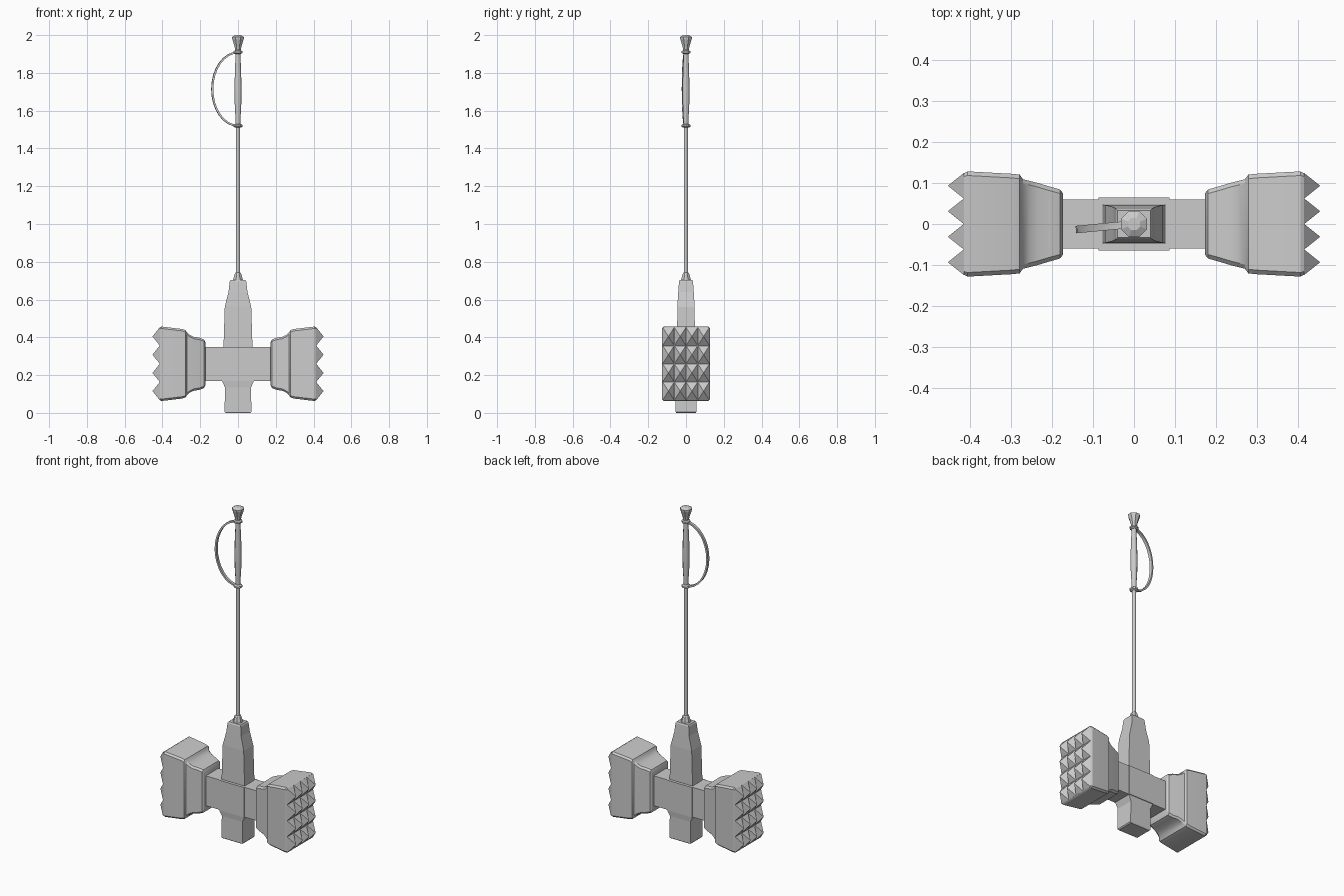
import bpy, bmesh, math
from mathutils import Vector

if "Cube" in bpy.data.objects:
    bpy.data.objects.remove(bpy.data.objects["Cube"])


def finish(name, bm, smooth=None, mirror=False):
    bmesh.ops.recalc_face_normals(bm, faces=bm.faces)
    me = bpy.data.meshes.new(name)
    bm.to_mesh(me)
    bm.free()
    ob = bpy.data.objects.new(name, me)
    bpy.context.collection.objects.link(ob)
    if mirror:
        ob.modifiers.new("mirror", 'MIRROR').use_mirror_merge = False
    if smooth:
        bpy.ops.object.select_all(action='DESELECT')
        ob.select_set(True)
        bpy.context.view_layer.objects.active = ob
        bpy.ops.object.shade_smooth_by_angle(angle=math.radians(smooth))
    return ob


def loft(rings, cap_end=True):
    bm = bmesh.new()
    loops = [[bm.verts.new(p) for p in r] for r in rings]
    n = len(loops[0])
    for a, b in zip(loops, loops[1:]):
        for i in range(n):
            j = (i + 1) % n
            bm.faces.new((a[i], a[j], b[j], b[i]))
    bm.faces.new(loops[0])
    if cap_end:
        bm.faces.new(loops[-1])
    return bm


def rect(a, b, c=0.0):
    """Rectangle outline, half sizes a and b, with corner chamfer c."""
    if not c:
        return [(-a, -b), (a, -b), (a, b), (-a, b)]
    return [(-a + c, -b), (a - c, -b), (a, -b + c), (a, b - c),
            (a - c, b), (-a + c, b), (-a, b - c), (-a, -b + c)]


def post(name, sections):
    return finish(name, loft([[(x, y, z) for x, y in rect(a, b)]
                              for z, a, b in sections]))


def turned(name, profile, sides=8, smooth=None):
    ring = [2 * math.pi * (i + 0.5) / sides for i in range(sides)]
    return finish(name, loft([[(r * math.cos(t), r * math.sin(t), z)
                               for t in ring] for r, z in profile]), smooth)


CZ = 0.26  # height of the head's axis

# Hammer heads: lofted flared blocks, mirrored to both sides
head = [(0.173, 0.115, 0.075, 0.010), (0.180, 0.129, 0.084, 0.010),
        (0.205, 0.138, 0.091, 0.010), (0.235, 0.143, 0.100, 0.010),
        (0.255, 0.153, 0.105, 0.010), (0.270, 0.166, 0.109, 0.010),
        (0.278, 0.178, 0.120, 0.010), (0.295, 0.184, 0.122, 0.010),
        (0.405, 0.197, 0.128, 0.010), (0.415, 0.192, 0.123, 0.008)]
finish("hammer_heads", loft([[(x, y, CZ + z) for y, z in rect(b, a, c)]
                             for x, a, b, c in head]), 25, mirror=True)

# Pyramid teeth on the striking faces, 4 x 4
bm = bmesh.new()
N, HY, HZ, X0, X1 = 4, 0.124, 0.193, 0.414, 0.453
grid = [[bm.verts.new((X0, HY * (2 * i / N - 1), CZ + HZ * (2 * k / N - 1)))
         for k in range(N + 1)] for i in range(N + 1)]
for i in range(N):
    for k in range(N):
        q = [grid[i][k], grid[i + 1][k], grid[i + 1][k + 1], grid[i][k + 1]]
        mid = sum((v.co for v in q), Vector()) / 4
        tip = bm.verts.new((X1, mid.y, mid.z))
        for a, b in zip(q, q[1:] + q[:1]):
            bm.faces.new((a, b, tip))
finish("striking_teeth", bm, mirror=True)

# Cross bar and the central socket with its tapered posts
post("cross_bar", [(0.17, 0.178, 0.060), (0.35, 0.178, 0.060)])
post("socket_collar", [(0.17, 0.086, 0.064), (0.35, 0.086, 0.064)])
post("lower_post", [(0.0, 0.066, 0.052), (0.006, 0.071, 0.056),
                    (0.135, 0.069, 0.056), (0.172, 0.086, 0.060)])
post("upper_post", [(0.34, 0.077, 0.047), (0.56, 0.070, 0.046),
                    (0.64, 0.050, 0.041), (0.695, 0.044, 0.037),
                    (0.703, 0.040, 0.033)])

# Handle: ferrule, shaft, grip, rings and pommel
turned("shaft_ferrule", [(0.029, 0.70), (0.026, 0.712), (0.018, 0.738), (0.013, 0.742)])
turned("shaft", [(0.0125, 0.72), (0.0125, 1.53)], smooth=50)
turned("grip", [(0.013, 1.52), (0.015, 1.57), (0.019, 1.64), (0.020, 1.72),
                (0.018, 1.80), (0.015, 1.87), (0.014, 1.93)], smooth=50)
for name, z in (("lower_ring", 1.52), ("upper_ring", 1.91)):
    turned(name, [(0.016, z - 0.010), (0.025, z - 0.005),
                  (0.025, z + 0.005), (0.016, z + 0.010)])
turned("pommel", [(0.014, 1.91), (0.020, 1.94), (0.033, 1.980),
                  (0.034, 1.990), (0.016, 2.0)])

# Wrist strap: flat band swept along half an ellipse, turned slightly forward
turn = math.radians(5.5)
out = Vector((-math.cos(turn), -math.sin(turn), 0))
side = Vector((math.sin(turn), -math.cos(turn), 0))
rings = []
for i in range(17):
    t = math.pi * i / 16
    p = out * (0.137 * math.sin(t)) + Vector((0, 0, 1.714 + 0.194 * math.cos(t)))
    nrm = (out * (math.sin(t) * 0.194) + Vector((0, 0, 0.137 * math.cos(t)))).normalized()
    rings.append([p + nrm * (u * 0.005) + side * (v * 0.009) for u, v in rect(1, 1)])
finish("wrist_strap", loft(rings), 40)
